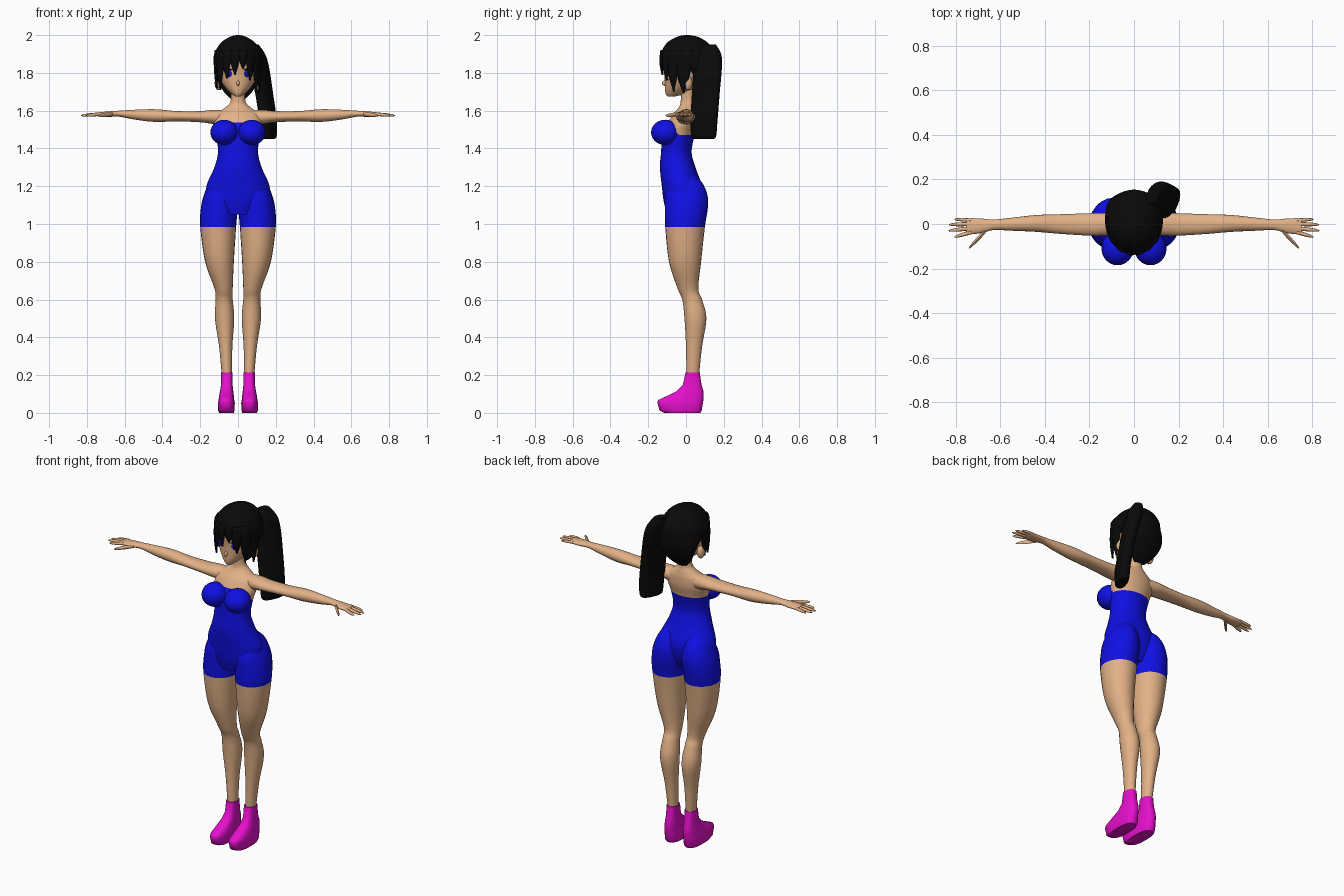
import bpy, bmesh
from math import sin, cos, pi, radians
from mathutils import Vector

if "Cube" in bpy.data.objects:
    bpy.data.objects.remove(bpy.data.objects["Cube"])


def make_material(name, rgb):
    mat = bpy.data.materials.new(name)
    mat.use_nodes = True
    mat.diffuse_color = (*rgb, 1)
    mat.node_tree.nodes["Principled BSDF"].inputs["Base Color"].default_value = (*rgb, 1)
    return mat


skin = make_material("tan skin", (.76, .44, .24))
blue = make_material("blue cloth", (.005, .005, .78))
pink = make_material("pink shoe", (.78, .005, .6))
black = make_material("black hair", (.003, .003, .003))


def finish(name, bm, mats, rule=None, angle=50):
    """Turn a bmesh into a smooth object, choosing face colours by a rule."""
    bmesh.ops.recalc_face_normals(bm, faces=bm.faces)
    for face in bm.faces:
        if rule:
            face.material_index = int(rule(face.calc_center_median()))
    mesh = bpy.data.meshes.new(name)
    bm.to_mesh(mesh)
    bm.free()
    for mat in mats:
        mesh.materials.append(mat)
    obj = bpy.data.objects.new(name, mesh)
    bpy.context.collection.objects.link(obj)
    bpy.ops.object.select_all(action="DESELECT")
    obj.select_set(True)
    bpy.context.view_layer.objects.active = obj
    bpy.ops.object.shade_smooth_by_angle(angle=radians(angle))
    return obj


def refine(rings, steps):
    """Smoothly interpolate between the given rings."""
    rows = []
    for i in range(len(rings) - 1):
        a, b = rings[max(i - 1, 0)], rings[i]
        c, d = rings[i + 1], rings[min(i + 2, len(rings) - 1)]
        for k in range(steps):
            t = k / steps
            rows.append([q + t / 2 * (r - p + t * (2 * p - 5 * q + 4 * r - s
                         + t * (3 * (q - r) + s - p))) for p, q, r, s in zip(a, b, c, d)])
    return rows + [rings[-1]]


def loft(name, rings, mats, axis="z", side=1, steps=4, count=24, power=2, rule=None):
    """Skin rings given as position along the axis, then low/high of both other axes."""
    bm = bmesh.new()
    loops = []
    for along, u0, u1, v0, v1 in refine(rings, steps):
        loop = []
        for i in range(count):
            c, s = cos(2 * pi * i / count), sin(2 * pi * i / count)
            c, s = [abs(w) ** (2 / power) * (1 if w > 0 else -1) for w in (c, s)]
            u, v = (u0 + u1 + (u1 - u0) * c) / 2, (v0 + v1 + (v1 - v0) * s) / 2
            x, y, z = (u, v, along) if axis == "z" else (along, u, v)
            loop.append(bm.verts.new((x * side, y, z)))
        loops.append(loop)
    for low, high in zip(loops, loops[1:]):
        for i in range(count):
            j = (i + 1) % count
            bm.faces.new((low[i], low[j], high[j], high[i]))
    bm.faces.new(loops[0])
    bm.faces.new(loops[-1])
    return finish(name, bm, mats, rule)


def blob(name, place, size, mat, turn=0):
    bm = bmesh.new()
    bmesh.ops.create_uvsphere(bm, u_segments=24, v_segments=14, radius=1)
    bmesh.ops.scale(bm, vec=size, verts=bm.verts)
    obj = finish(name, bm, [mat])
    obj.location = place
    obj.rotation_euler.z = radians(turn)
    return obj


# Torso and neck, with the strapless top higher at the chest than at the back
def above_top(p):
    return p.z > 1.47 + min(max(-1.5 * (p.y + .04), 0), .07)


loft("torso", [
    (1.05, -.1, .1, -.1, .05), (1.12, -.16, .16, -.118, .08),
    (1.2, -.167, .167, -.128, .085), (1.3, -.125, .125, -.138, .05),
    (1.38, -.106, .106, -.132, .03), (1.47, -.116, .116, -.125, .045),
    (1.53, -.128, .128, -.1, .058), (1.58, -.118, .118, -.07, .058),
    (1.615, -.07, .07, -.04, .052), (1.65, -.04, .04, -.028, .045),
    (1.73, -.038, .038, -.03, .045)],
    [blue, skin], steps=8, count=40, rule=above_top)

# Head
loft("head", [
    (1.675, -.015, .015, -.098, -.06), (1.69, -.036, .036, -.108, 0),
    (1.72, -.066, .066, -.112, .05), (1.76, -.092, .092, -.113, .09),
    (1.8, -.104, .104, -.115, .11), (1.86, -.11, .11, -.118, .12),
    (1.93, -.08, .08, -.08, .09)], [skin], count=32)
blob("nose", (0, -.113, 1.745), (.009, .014, .014), skin)

leg_rings = [
    (.19, .032, .085, .002, .068), (.35, .03, .1, 0, .085), (.5, .02, .122, -.008, .108),
    (.6, .028, .118, -.02, .085), (.66, .028, .125, -.045, .065),
    (.8, .022, .174, -.09, .08), (.985, .01, .2, -.11, .1),
    (1.08, .002, .197, -.112, .115), (1.15, .003, .182, -.11, .114),
    (1.22, .02, .15, -.08, .085), (1.27, .05, .1, -.04, .03)]
shoe_rings = [
    (0, .022, .1, -.115, .075), (.012, .018, .105, -.14, .083), (.055, .017, .106, -.152, .09),
    (.068, .02, .103, -.148, .092), (.09, .022, .1, -.1, .094), (.115, .025, .095, -.05, .092),
    (.15, .029, .09, -.016, .082), (.213, .028, .089, -.003, .073)]
arm_rings = [
    (.07, -.045, .045, 1.52, 1.605), (.14, -.052, .05, 1.53, 1.604),
    (.2, -.052, .048, 1.538, 1.598), (.32, -.045, .044, 1.543, 1.598),
    (.44, -.035, .04, 1.54, 1.608), (.55, -.03, .028, 1.553, 1.605),
    (.63, -.027, .02, 1.568, 1.6), (.68, -.04, .024, 1.567, 1.597),
    (.73, -.046, .026, 1.568, 1.592), (.75, -.044, .024, 1.572, 1.59)]
# Finger name, root x and y, tip x and y, thickness
fingers = [("thumb", .665, -.03, .74, -.108, .011), ("index_finger", .73, -.037, .805, -.058, .009),
           ("middle_finger", .73, -.019, .832, -.03, .009), ("ring_finger", .73, 0, .83, -.003, .009),
           ("little_finger", .73, .017, .805, .021, .008)]

# Paired limbs and features
for label, side in (("left", 1), ("right", -1)):
    loft(label + "_leg", leg_rings, [skin, blue], side=side, steps=5,
         rule=lambda p: p.z > .985)
    loft(label + "_shoe", shoe_rings, [pink], side=side, steps=1, power=2.6)
    loft(label + "_arm", arm_rings, [skin], axis="x", side=side, count=18)
    for name, x0, y0, x1, y1, r in fingers:
        rings = []
        for t, k in ((0, 1), (.5, 1), (.85, .7), (1, .2)):
            y, w, z = y0 + (y1 - y0) * t, r * k, 1.582 - .008 * t
            rings.append((x0 + (x1 - x0) * t, y - w, y + w, z - w, z + w))
        loft(label + "_" + name, rings, [skin], axis="x", side=side, steps=2, count=8)
    blob(label + "_bust", (.074 * side, -.11, 1.485), (.072, .075, .067), blue)
    blob(label + "_ear", (.105 * side, .01, 1.745), (.018, .024, .036), skin, 15 * side)
    blob(label + "_iris", (.05 * side, -.102, 1.797), (.018, .007, .019), blue, 22 * side)
    blob(label + "_pupil", (.05 * side, -.107, 1.797), (.006, .004, .009), black, 22 * side)
    blob(label + "_lash", (.053 * side, -.101, 1.818), (.027, .007, .005), black, 22 * side)

# Hair cap, full over the crown and open at the face
loft("hair_cap", [
    (1.66, -.035, .035, .03, .06), (1.7, -.075, .075, .03, .1), (1.76, -.108, .108, .03, .135),
    (1.82, -.125, .125, -.02, .15), (1.87, -.13, .13, -.125, .154),
    (1.91, -.122, .122, -.13, .15), (1.96, -.09, .09, -.1, .115),
    (1.99, -.045, .045, -.05, .065), (2, -.01, .01, -.01, .02)], [black], count=36)

# Fringe locks wrapped round the head: direction, half width, tip height
bm = bmesh.new()
for angle, half, tip in ((-80, 19, 1.72), (-55, 17, 1.71), (-31, 14, 1.77), (-8, 13, 1.79),
                         (13, 13, 1.82), (34, 15, 1.76), (56, 16, 1.7), (80, 19, 1.69)):
    rows = []
    for i in range(8):
        t = i / 7
        row = []
        for k in (-1, -.5, 0, .5, 1):
            a = radians(angle + k * half * (1.05 - t ** 2))
            bulge = 1 + .05 * (1 - k * k) + .06 * sin(pi * t) - .05 * t
            row.append(bm.verts.new((.119 * sin(a) * bulge, .01 - .14 * cos(a) * bulge,
                                     1.92 + (tip - 1.92) * t)))
        rows.append(row)
    for upper, lower in zip(rows, rows[1:]):
        for k in range(4):
            bm.faces.new((upper[k], upper[k + 1], lower[k + 1], lower[k]))
fringe = finish("fringe", bm, [black])
solid = fringe.modifiers.new("thickness", "SOLIDIFY")
solid.thickness = .008

# Flat side ponytail, leaning outward as it falls
ponytail = loft("ponytail", [
    (1.45, .03, .07, -.055, .05), (1.465, .02, .084, -.07, .068),
    (1.55, .012, .084, -.076, .074), (1.7, -.012, .06, -.077, .077),
    (1.83, -.045, .04, -.076, .077), (1.9, -.06, .02, -.065, .065),
    (1.95, -.06, -.01, -.035, .03)], [black], power=2.4)
ponytail.location = Vector((.115, .115, 0))
ponytail.rotation_euler.z = radians(-23)
